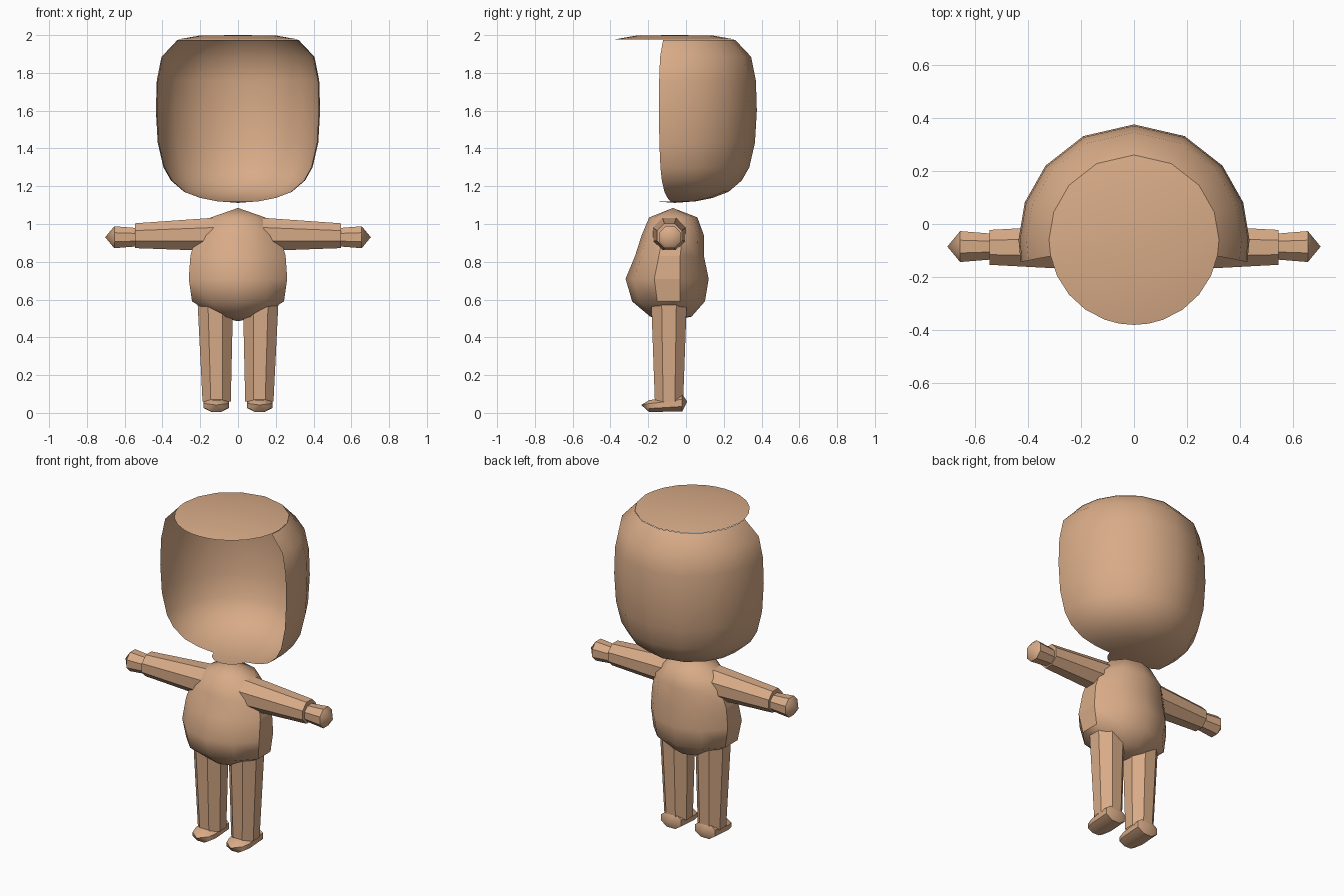
import bpy, bmesh, math
from mathutils import Vector

if "Cube" in bpy.data.objects:
    bpy.data.objects.remove(bpy.data.objects["Cube"])

skin = bpy.data.materials.new("warm_skin")
skin.diffuse_color = (0.69, 0.41, 0.245, 1)
skin.use_nodes = True
skin.node_tree.nodes["Principled BSDF"].inputs["Base Color"].default_value = skin.diffuse_color


def make(name, bm, smooth=None):
    bmesh.ops.remove_doubles(bm, verts=bm.verts, dist=0.0005)
    me = bpy.data.meshes.new(name)
    bm.to_mesh(me)
    bm.free()
    me.materials.append(skin)
    ob = bpy.data.objects.new(name, me)
    bpy.context.collection.objects.link(ob)
    if smooth:
        bpy.ops.object.select_all(action='DESELECT')
        ob.select_set(True)
        bpy.context.view_layer.objects.active = ob
        bpy.ops.object.shade_smooth_by_angle(angle=math.radians(smooth))
    return ob


def skin_rings(bm, rings, closed=True):
    """Join successive rings of points; a one-point ring is a tip."""
    rows = [[bm.verts.new(p) for p in r] for r in rings]
    for a, b in zip(rows, rows[1:]):
        n = max(len(a), len(b))
        for i in range(n if closed else n - 1):
            j = (i + 1) % n
            if len(a) == 1:
                bm.faces.new((a[0], b[j], b[i]))
            elif len(b) == 1:
                bm.faces.new((a[i], a[j], b[0]))
            else:
                bm.faces.new((a[i], a[j], b[j], b[i]))
    return rows


def loft(name, rings, smooth=None):
    bm = bmesh.new()
    skin_rings(bm, rings)
    bmesh.ops.recalc_face_normals(bm, faces=bm.faces)
    return make(name, bm, smooth)


def ring(center, u, v, n=8, turn=0.5):
    c, u, v = Vector(center), Vector(u), Vector(v)
    return [c + u * math.cos((i + turn) * math.tau / n) + v * math.sin((i + turn) * math.tau / n)
            for i in range(n)]


# Hood: back part of a lathe, open at the front, with full top and bottom discs
AX = -0.06
profile = [(0.11, 1.12), (0.2, 1.138), (0.285, 1.17), (0.355, 1.23), (0.395, 1.3),
           (0.425, 1.43), (0.435, 1.6), (0.43, 1.76), (0.405, 1.885), (0.32, 1.975), (0.2, 1.998)]
back = [-101, -90, -71, -50, -26, 0, 26, 50, 71, 90, 101]
front = [115, 130, 145, 160, 170, 180, -170, -160, -145, -130, -115]


def lathe(r, z, angles):
    return [(r * math.sin(math.radians(a)), AX + r * math.cos(math.radians(a)), z) for a in angles]


bm = bmesh.new()
skin_rings(bm, [lathe(r, z, back) for r, z in profile[:-1]], closed=False)
full = back + front
skin_rings(bm, [lathe(0.32, 1.977, full), lathe(0.2, 1.998, full), [(0, AX, 2.0)]])
skin_rings(bm, [[(0, AX, 1.112)], lathe(0.11, 1.12, full)])
make("hood", bm, 50)

# Torso: ten-sided egg, flat side panels; rows are z, half width, front y, back y
rows = [(1.035, 0.15, -0.195, 0.06), (0.94, 0.235, -0.235, 0.095), (0.83, 0.265, -0.27, 0.095),
        (0.71, 0.274, -0.32, 0.12), (0.59, 0.256, -0.285, 0.10), (0.51, 0.115, -0.19, 0.03)]
rings = [[(0, -0.07, 1.085)]]
for z, w, f, b in rows:
    rings.append(ring((0, (f + b) / 2, z), (w, 0, 0), (0, (b - f) / 2, 0), 10))
rings.append([(0, -0.08, 0.485)])
torso = loft("torso", rings, 75)
for p in torso.data.polygons:
    if abs(p.normal.x) > 0.9 and p.center.z < 0.9:
        p.use_smooth = False

for s, side in ((1, "left"), (-1, "right")):
    # Tapered arm with a capped wrist
    arm = [(0.13, 0.945, 0.095), (0.545, 0.938, 0.071)]
    loft(side + "_arm", [ring((s * x, -0.088, z), (0, r, 0), (0, 0, r)) for x, z, r in arm]
         + [[(s * 0.545, -0.088, 0.938)]], 25)
    # Mitten hand with a blunt point
    hand = [(0.54, 0.053), (0.575, 0.056), (0.655, 0.063)]
    loft(side + "_hand", [ring((s * x, -0.085, 0.93), (0, r, 0), (0, 0, r)) for x, r in hand]
         + [[(s * 0.703, -0.085, 0.93)]], 35)
    # Tapered leg, closed at the hip
    leg = [(0.57, 0.12, 0.101), (0.06, 0.113, 0.081)]
    loft(side + "_leg", [[(s * 0.12, -0.09, 0.57)]]
         + [ring((s * x, -0.09, z), (r, 0, 0), (0, r, 0)) for z, x, r in leg], 25)
    # Foot pointing forward; rows are y, middle z, half width, half height
    foot = [(-0.195, 0.036, 0.06, 0.034), (-0.15, 0.04, 0.074, 0.037), (-0.02, 0.053, 0.074, 0.05)]
    loft(side + "_foot", [[(s * 0.115, -0.237, 0.042)]]
         + [ring((s * 0.115, y, z), (w, 0, 0), (0, 0, h)) for y, z, w, h in foot]
         + [[(s * 0.115, 0.006, 0.06)]], 40)
